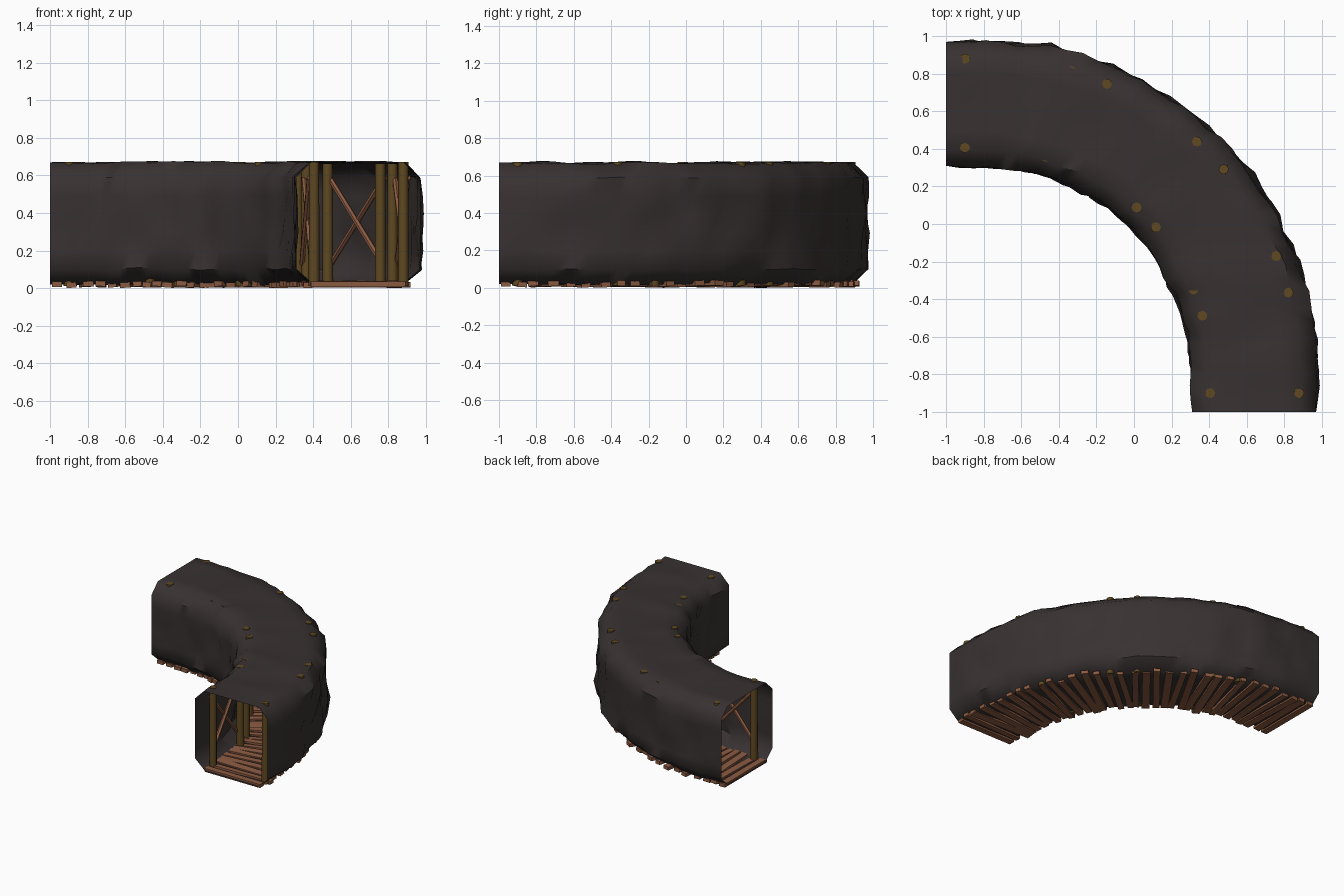
import bpy, bmesh, math, random
from mathutils import Vector, Matrix, noise

if "Cube" in bpy.data.objects:
    bpy.data.objects.remove(bpy.data.objects["Cube"])

random.seed(4)
CX = CY = -0.8            # centre of the bend
R_MID = 1.44
END = math.degrees(0.2 / R_MID)   # short straight run at each end


def material(name, rgb):
    m = bpy.data.materials.new(name)
    m.diffuse_color = (*rgb, 1)
    m.use_nodes = True
    m.node_tree.nodes["Principled BSDF"].inputs["Base Color"].default_value = m.diffuse_color
    return m


ROCK = material("dark rock", (0.040, 0.031, 0.031))
POST = material("olive timber", (0.115, 0.066, 0.016))
BOARD = material("red brown timber", (0.26, 0.105, 0.055))


def at(t, r, z):
    """Point at bend angle t (degrees, straight beyond 0 and 90), radius r, height z."""
    a = math.radians(min(max(t, 0), 90))
    run = math.radians(t) - a
    p = Vector((CX + r * math.cos(a), CY + r * math.sin(a), z))
    return p + Vector((-math.sin(a), math.cos(a), 0)) * run * R_MID


def finish(bm, name, mat, angle=None):
    me = bpy.data.meshes.new(name)
    bm.to_mesh(me)
    bm.free()
    me.materials.append(mat)
    ob = bpy.data.objects.new(name, me)
    bpy.context.collection.objects.link(ob)
    if angle:
        for o in bpy.context.selected_objects:
            o.select_set(False)
        ob.select_set(True)
        bpy.context.view_layer.objects.active = ob
        bpy.ops.object.shade_smooth_by_angle(angle=math.radians(angle))
    return ob


def log(bm, a, b, radius, sides=8):
    d = b - a
    m = Matrix.Translation((a + b) / 2) @ d.to_track_quat('Z', 'Y').to_matrix().to_4x4()
    bmesh.ops.create_cone(bm, cap_ends=True, segments=sides, radius1=radius,
                          radius2=radius * 0.93, depth=d.length, matrix=m)


# Rock tunnel: chamfered section swept round the bend, lumpy away from the ends
corners = [(1.20, 0.02), (1.68, 0.02), (1.77, 0.10), (1.77, 0.59),
           (1.69, 0.67), (1.19, 0.67), (1.11, 0.59), (1.11, 0.10)]
splits = [5, 1, 5, 1, 5, 1, 5, 1]
section = []
for i, n in enumerate(splits):
    a, b = Vector(corners[i]), Vector(corners[(i + 1) % 8])
    section += [a.lerp(b, k / n) for k in range(n)]

bm = bmesh.new()
rings, N = [], 38
for j in range(N + 1):
    t = -END + (90 + 2 * END) * j / N
    fade = min(1, j / 2, (N - j) / 2)
    ring = []
    for r, z in section:
        p = at(t, r, z)
        n1 = noise.noise(p * 5.5) + 0.5 * noise.noise(p * 12 + Vector((7, 3, 1)))
        n2 = noise.noise(p * 5.5 + Vector((20, 9, 4)))
        side = 1 if r > R_MID else -1
        edge = min(1, abs(r - R_MID) / 0.3)
        ring.append(bm.verts.new(at(t, r + fade * edge * side * (0.004 + 0.032 * n1),
                                    z + fade * 0.014 * n2)))
    rings.append(ring)
S = len(section)
for ra, rb in zip(rings, rings[1:]):
    for k in range(S):
        bm.faces.new((ra[k], ra[(k + 1) % S], rb[(k + 1) % S], rb[k]))
bmesh.ops.recalc_face_normals(bm, faces=bm.faces)
finish(bm, "tunnel_rock", ROCK, 50)

# Four timbered bays: a post at each end of the bay on both walls, crossed braces between
bays = [(-4, 15), (22, 40.5), (47.5, 67), (74, 94)]
posts, braces = bmesh.new(), bmesh.new()
for t0, t1 in bays:
    for r, out in ((1.205, -1), (1.68, 1)):
        for t in (t0, t1):
            log(posts, at(t, r, 0.012), at(t, r, 0.672), 0.029)
        for k, (za, zb) in enumerate(((0.13, 0.59), (0.59, 0.13))):
            rr = r + out * (0.012 + 0.012 * k)
            log(braces, at(t0, rr, za), at(t1, rr, zb), 0.016, 6)
finish(posts, "wall_posts", POST, 50)
finish(braces, "cross_braces", BOARD, 50)

# Floor boards laid radially, slightly uneven
boards = bmesh.new()
COUNT = 34
for i in range(COUNT):
    t = -END + 1.4 + (90 + 2 * END - 2.8) * i / (COUNT - 1)
    inner = 0 < i < COUNT - 1
    j = 1 if inner else 0
    yaw = math.radians(min(max(t, 0), 90) + j * random.uniform(-3, 3))
    m = (Matrix.Translation(at(t, R_MID + j * random.uniform(-.02, .02), 0.021))
         @ Matrix.Rotation(yaw, 4, 'Z')
         @ Matrix.Rotation(j * random.uniform(-0.02, 0.02), 4, 'Y')
         @ Matrix.Rotation(j * random.uniform(-0.1, 0.1), 4, 'X')
         @ Matrix.Diagonal((random.uniform(0.5, 0.56), random.uniform(0.045, 0.06), 0.028, 1)))
    bmesh.ops.create_cube(boards, size=1, matrix=m)
finish(boards, "floor_boards", BOARD)
